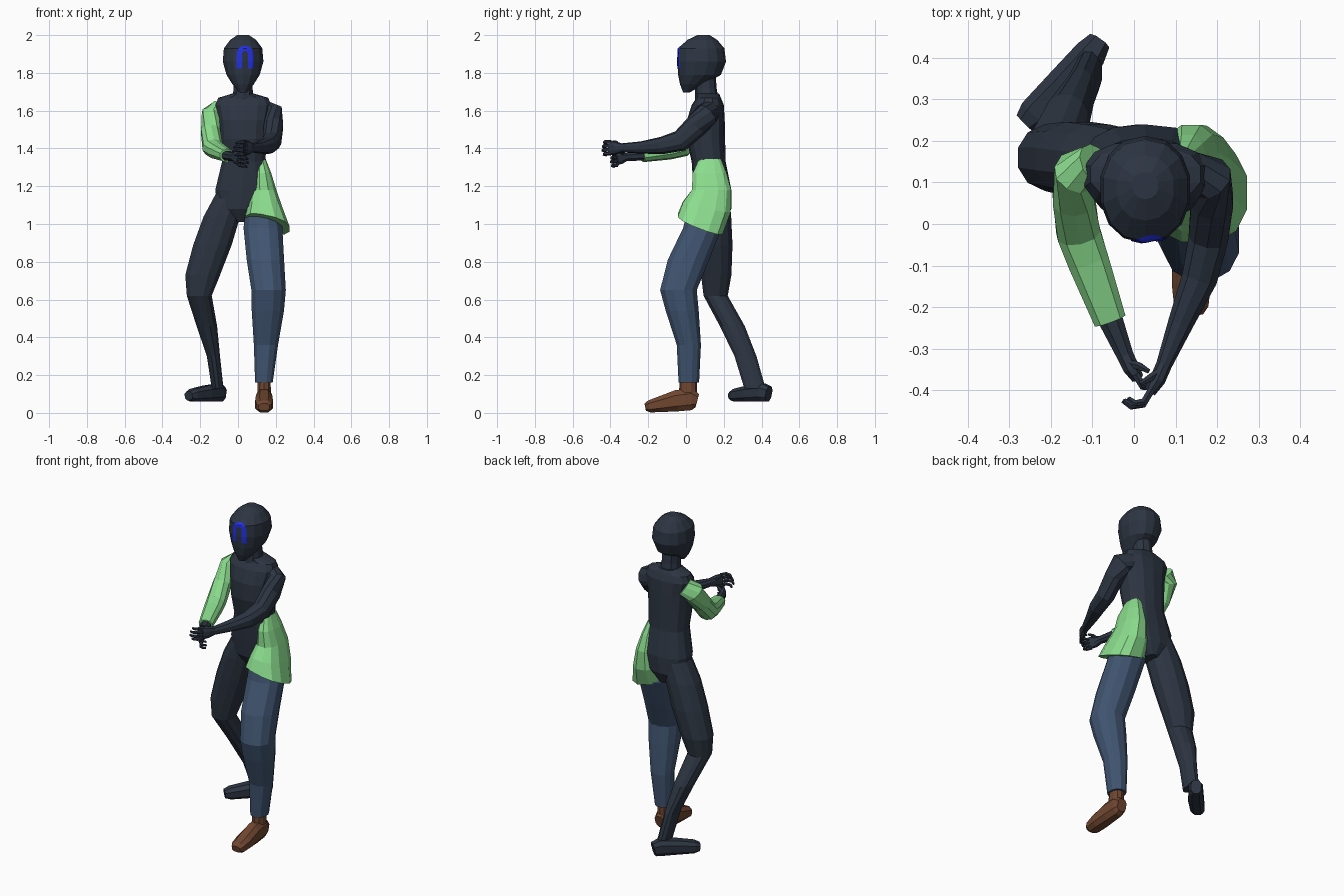
import bpy, bmesh, math
from mathutils import Vector
from mathutils.bvhtree import BVHTree


def material(name, rgb):
    m = bpy.data.materials.new(name)
    m.diffuse_color = (*rgb, 1)
    return m


DARK = material("dark slate", (0.026, 0.036, 0.055))
GREEN = material("light green", (0.26, 0.72, 0.27))
DENIM = material("denim blue", (0.052, 0.09, 0.165))
BROWN = material("brown leather", (0.16, 0.062, 0.03))
BLUE = material("bright blue", (0.017, 0.03, 0.75))


def skin(name, rings, mat):
    """Join rings of points into one closed flat-shaded body."""
    bm = bmesh.new()
    loops = [[bm.verts.new(p) for p in ring] for ring in rings]
    n = len(loops[0])
    for a, b in zip(loops, loops[1:]):
        for i in range(n):
            j = (i + 1) % n
            bm.faces.new((a[i], a[j], b[j], b[i]))
    bm.faces.new(loops[0])
    bm.faces.new(loops[-1])
    bmesh.ops.recalc_face_normals(bm, faces=bm.faces)
    return finish(name, bm, mat)


def finish(name, bm, mat):
    me = bpy.data.meshes.new(name)
    bm.to_mesh(me)
    bm.free()
    me.materials.append(mat)
    ob = bpy.data.objects.new(name, me)
    bpy.context.collection.objects.link(ob)
    return ob


def oval(n, power):
    """Unit superellipse points with a flat side to the front."""
    pts = []
    for i in range(n):
        a = 2 * math.pi * (i + 0.5) / n
        c, s = math.cos(a), math.sin(a)
        e = 2 / power
        pts.append((math.copysign(abs(c) ** e, c), math.copysign(abs(s) ** e, s)))
    return pts


def stack(name, rows, mat, n=12, power=2.2):
    """Level sections: x, y, z, half width, half depth, optional slopes in x and y."""
    rings = []
    for cx, cy, cz, rx, ry, *tilt in rows:
        sx, sy = tilt or (0, 0)
        rings.append([(cx + u * rx, cy + v * ry, cz + sx * u * rx + sy * v * ry)
                      for u, v in oval(n, power)])
    return skin(name, rings, mat)


def limb(name, rows, mat, n=10, power=2.2):
    """Sections square to a path: x, y, z, half width, half height."""
    pts = [Vector(r[:3]) for r in rows]
    rings = []
    for i, (p, r) in enumerate(zip(pts, rows)):
        t = (pts[min(i + 1, len(pts) - 1)] - pts[max(i - 1, 0)]).normalized()
        side = t.cross(Vector((0, 0, 1))).normalized()
        up = side.cross(t)
        rings.append([p + side * u * r[3] + up * v * r[4] for u, v in oval(n, power)])
    return skin(name, rings, mat)


# Torso and neck
stack("torso", [
    (.02, .15, 1.01, .03, .06), (.01, .145, 1.08, .12, .095),
    (.025, .14, 1.18, .148, .1), (.03, .12, 1.33, .117, .09),
    (.03, .105, 1.45, .125, .102), (.03, .105, 1.55, .132, .1),
    (.028, .115, 1.63, .15, .085), (.028, .12, 1.668, .135, .065),
    (.027, .115, 1.69, .06, .06)], DARK, 14, 2.5)
stack("neck", [(.027, .11, 1.66, .06, .062), (.027, .105, 1.72, .052, .057),
               (.027, .1, 1.82, .05, .055)], DARK, 10)

# Head: height, half width, front, back
head_rows = [(1.697, .02, -.015, .02), (1.74, .058, -.032, .1), (1.79, .09, -.042, .185),
             (1.86, .11, -.046, .212), (1.93, .104, -.042, .203),
             (1.975, .07, .008, .165), (2.0, .032, .06, .125)]
head = stack("head", [(.027, (f + b) / 2, z, w, (b - f) / 2) for z, w, f, b in head_rows],
             DARK, 14, 2.2)

# Face marking: thin arch laid on the front of the head
tree = BVHTree.FromPolygons([v.co for v in head.data.vertices],
                            [p.vertices for p in head.data.polygons])
path = [(-.03, 1.824 + .019 * i, -1, 0) for i in range(4)]
path += [(-.03 * math.cos(a), 1.9 + .03 * math.sin(a), -math.cos(a), math.sin(a))
         for a in (math.pi * i / 10 for i in range(11))]
path += [(.03, 1.881 - .019 * i, 1, 0) for i in range(4)]
bm = bmesh.new()
strips = []
for x, z, nx, nz in path:
    row = []
    for k in range(5):
        d = -.014 + .007 * k
        px, pz = .037 + x + nx * d, z + nz * d
        hit = tree.ray_cast(Vector((px, -1, pz)), Vector((0, 1, 0)))[0]
        row.append(bm.verts.new((px, hit.y - .003, pz)))
    strips.append(row)
for a, b in zip(strips, strips[1:]):
    for k in range(4):
        bm.faces.new((a[k], a[k + 1], b[k + 1], b[k]))
bmesh.ops.recalc_face_normals(bm, faces=bm.faces)
if sum(f.normal.y for f in bm.faces) > 0:
    bmesh.ops.reverse_faces(bm, faces=bm.faces)
finish("face_arch", bm, BLUE)

# Bare right leg and foot
stack("right_leg", [
    (-.03, .145, 1.16, .09, .085), (-.085, .15, 1.04, .1, .092),
    (-.135, .157, .89, .105, .092), (-.187, .16, .73, .095, .083),
    (-.205, .157, .62, .068, .066), (-.165, .245, .46, .056, .068),
    (-.13, .315, .3, .036, .06), (-.108, .365, .13, .032, .058)], DARK)
limb("right_foot", [
    (-.085, .438, .1, .03, .042), (-.105, .41, .108, .042, .05),
    (-.17, .335, .102, .046, .045), (-.24, .265, .093, .042, .036),
    (-.262, .243, .09, .03, .024)], DARK, 8, 2.6)

# Trousered left leg and shoe
stack("left_trouser_leg", [
    (.125, .1, 1.1, .085, .09), (.132, .088, .98, .106, .106),
    (.145, .013, .81, .102, .113), (.162, -.04, .65, .094, .1),
    (.158, -.02, .54, .088, .09), (.148, .015, .36, .066, .066),
    (.137, .015, .16, .048, .056)], DENIM)
stack("left_ankle", [(.138, .012, .22, .036, .045), (.138, .01, .06, .038, .048)], BROWN, 10)
limb("left_shoe", [
    (.138, .06, .065, .032, .038), (.138, .03, .073, .042, .062),
    (.138, -.05, .064, .046, .06), (.138, -.14, .045, .05, .044),
    (.138, -.195, .034, .044, .034), (.138, -.216, .03, .03, .02)], BROWN, 8, 2.6)

# Half skirt over the left hip
stack("hip_skirt", [
    (.12, .128, 1.345, .027, .058), (.13, .125, 1.27, .047, .092),
    (.138, .135, 1.18, .067, .107), (.145, .11, 1.09, .092, .13, -.1, -.2),
    (.155, .075, 1.0, .12, .122, -.22, -.38)], GREEN, 12, 2.5)

# Right arm: sleeve, bare wrist
limb("right_sleeve", [
    (-.095, .145, 1.607, .05, .055), (-.138, .125, 1.575, .055, .062),
    (-.145, .06, 1.49, .053, .055), (-.134, -.02, 1.405, .055, .053),
    (-.11, -.09, 1.387, .052, .046), (-.058, -.232, 1.362, .041, .035)], GREEN)
limb("right_wrist", [
    (-.065, -.21, 1.363, .034, .03), (-.022, -.315, 1.355, .022, .022),
    (-.008, -.345, 1.35, .021, .034), (.008, -.37, 1.345, .016, .036)], DARK, 8)

# Left arm, bare
limb("left_arm", [
    (.125, .13, 1.605, .05, .055), (.182, .11, 1.58, .055, .066),
    (.188, .055, 1.52, .053, .062), (.18, -.03, 1.44, .05, .057),
    (.158, -.13, 1.415, .045, .046), (.112, -.24, 1.405, .032, .032),
    (.072, -.34, 1.403, .02, .024), (.057, -.375, 1.403, .02, .036),
    (.038, -.405, 1.403, .015, .04)], DARK)


def fingers(side, x, y, z, curl):
    """Four bent fingers set one above the other, plus a thumb."""
    for i in range(4):
        h = z - .021 * i
        reach = (.85, 1, .95, .8)[3 - i]
        limb(f"{side}_finger_{i + 1}", [(x, y, h, .01, .01)] + [
            (x + dx * reach, y + dy * reach, h + dz, r, r) for dx, dy, dz, r in curl],
            DARK, 6)


fingers("left", .043, -.398, 1.435,
        [(-.022, -.037, 0, .01), (-.05, -.042, -.004, .008), (-.07, -.028, -.008, .006)])
fingers("right", .004, -.362, 1.376,
        [(.018, -.03, -.003, .01), (.036, -.033, -.006, .008), (.05, -.02, -.01, .006)])
limb("left_thumb", [(.063, -.355, 1.415, .011, .011), (.04, -.37, 1.432, .01, .01),
                    (.015, -.385, 1.436, .006, .006)], DARK, 6)
limb("right_thumb", [(-.012, -.335, 1.365, .011, .011), (.012, -.342, 1.382, .01, .01),
                     (.036, -.355, 1.386, .006, .006)], DARK, 6)
